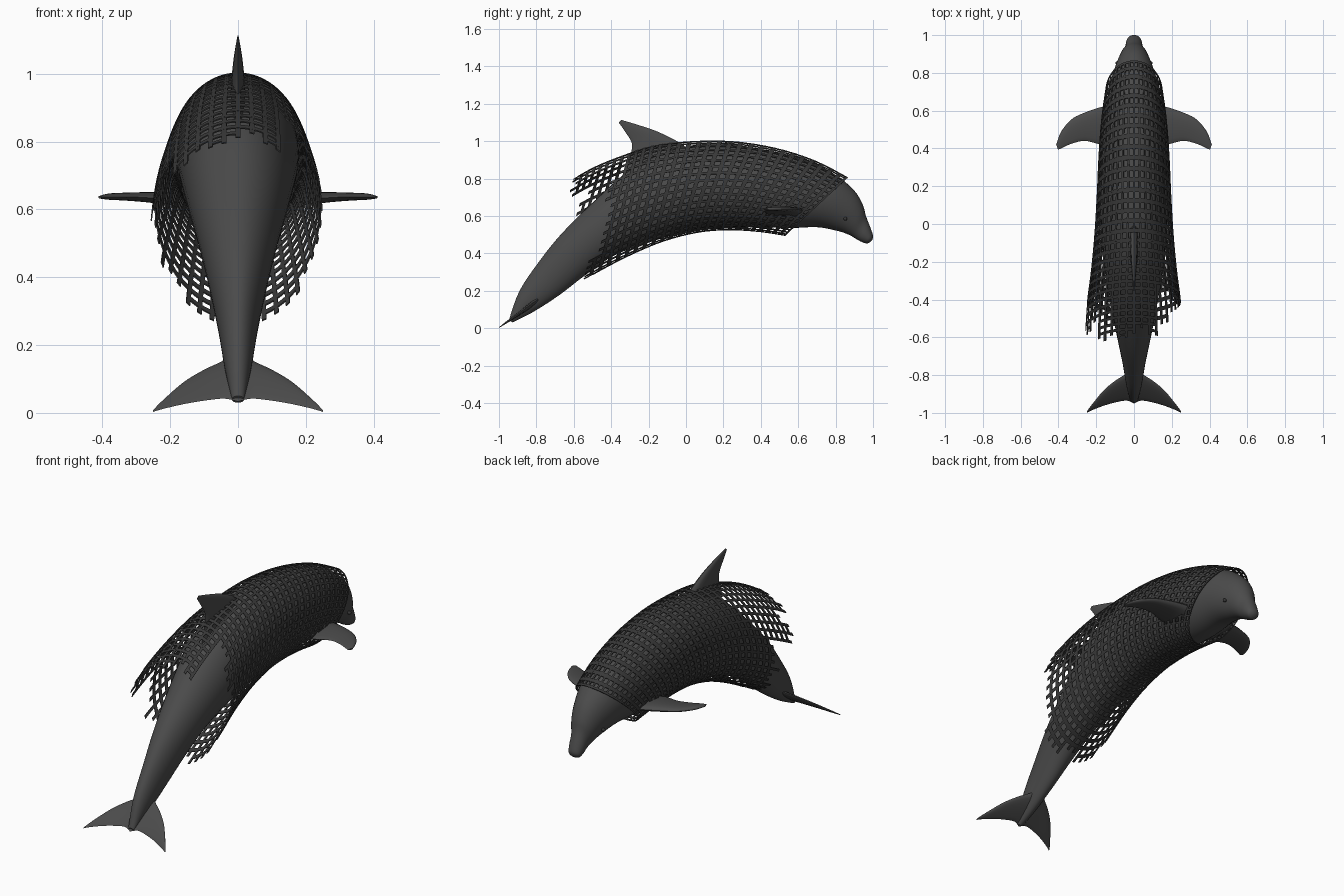
import bpy, bmesh, math, random
from mathutils import Vector

if "Cube" in bpy.data.objects:
    bpy.data.objects.remove(bpy.data.objects["Cube"])

random.seed(4)


def material(name, v):
    m = bpy.data.materials.new(name)
    m.diffuse_color = (v, v, v, 1)
    m.use_nodes = True
    m.node_tree.nodes["Principled BSDF"].inputs["Base Color"].default_value = m.diffuse_color
    return m


SKIN = material("dark_skin", 0.07)
CORD = material("net_cord", 0.04)


def make(name, verts, faces, mat, smooth=True):
    me = bpy.data.meshes.new(name)
    me.from_pydata([tuple(v) for v in verts], [], faces)
    bm = bmesh.new()
    bm.from_mesh(me)
    bmesh.ops.recalc_face_normals(bm, faces=bm.faces)
    bm.to_mesh(me)
    bm.free()
    ob = bpy.data.objects.new(name, me)
    bpy.context.collection.objects.link(ob)
    me.materials.append(mat)
    if smooth:
        bpy.ops.object.select_all(action='DESELECT')
        ob.select_set(True)
        bpy.context.view_layer.objects.active = ob
        bpy.ops.object.shade_smooth_by_angle(angle=math.radians(50))
    return ob


def spline(rows, t):
    # Catmull-Rom through rows of numbers
    n = len(rows) - 1
    i = max(0, min(int(t), n - 1))
    u = t - i
    p = [rows[max(0, min(n, i + k))] for k in (-1, 0, 1, 2)]
    return [0.5 * (2 * b + (c - a) * u + (2 * a - 5 * b + 4 * c - d) * u * u
                   + (3 * b - a - 3 * c + d) * u ** 3) for a, b, c, d in zip(*p)]


def ring_point(rows, t, a):
    # ellipse between a top point and a bottom point; a = 0 is the top
    ty, tz, by, bz, w = spline(rows, t)
    c = math.cos(a)
    return Vector((w * math.sin(a), (ty + by) / 2 + c * (ty - by) / 2,
                   (tz + bz) / 2 + c * (tz - bz) / 2))


def loft(name, rings, mat):
    n = len(rings[0])
    verts = [v for r in rings for v in r]
    faces = [(i * n + j, i * n + (j + 1) % n, (i + 1) * n + (j + 1) % n, (i + 1) * n + j)
             for i in range(len(rings) - 1) for j in range(n)]
    faces += [tuple(range(n)), tuple(range(len(verts) - n, len(verts)))]
    return make(name, verts, faces, mat)


# body: top y, top z, bottom y, bottom z, half width
BODY = [(-.945, .05, -.93, .03, .018), (-.89, .20, -.82, .085, .04), (-.79, .35, -.68, .175, .06),
        (-.67, .50, -.53, .29, .088), (-.50, .67, -.38, .39, .12), (-.28, .86, -.18, .465, .155),
        (-.03, .965, .02, .515, .175), (.20, .985, .18, .535, .18), (.45, .95, .38, .54, .17),
        (.65, .895, .55, .535, .155), (.80, .82, .70, .54, .125), (.90, .735, .81, .52, .09),
        (.945, .66, .87, .50, .066), (.962, .60, .905, .48, .048), (.985, .54, .935, .463, .042),
        (1.0, .495, .965, .453, .032), (.996, .472, .985, .46, .01)]
SEG = 40
loft("body", [[ring_point(BODY, i / 4, 2 * math.pi * j / SEG) for j in range(SEG)]
              for i in range(4 * (len(BODY) - 1) + 1)], SKIN)


def fin(name, rows, normal, side=1):
    # rows: leading xyz, trailing xyz, half thickness
    normal = Vector(normal).normalized()
    rings = []
    for i in range(5 * (len(rows) - 1) + 1):
        r = spline(rows, i / 5)
        lead, trail = Vector(r[:3]), Vector(r[3:6])
        ring = []
        for j in range(16):
            a = 2 * math.pi * j / 16
            u = (1 - math.cos(a)) / 2
            p = lead.lerp(trail, u) + normal * (r[6] * math.sin(a) * (1.2 - .7 * u))
            ring.append((p.x * side, p.y, p.z))
        rings.append(ring)
    return loft(name, rings, SKIN)


# dorsal fin
fin("dorsal_fin", [(0, .02, .95, 0, -.32, .83, .026), (0, -.04, .995, 0, -.295, .93, .022),
                   (0, -.15, 1.05, 0, -.29, .99, .016), (0, -.26, 1.088, 0, -.325, 1.05, .009),
                   (0, -.345, 1.113, 0, -.36, 1.10, .002)], (1, 0, 0))

# paired flippers and tail flukes
FLIPPER = [(.10, .63, .62, .10, .42, .61, .028), (.17, .62, .63, .17, .42, .625, .022),
           (.26, .59, .636, .26, .44, .634, .017), (.33, .555, .638, .33, .425, .637, .013),
           (.385, .49, .638, .375, .405, .637, .010), (.412, .42, .636, .402, .393, .636, .004)]


def fluke(x, lead, trail, h):
    return (x, lead, (lead + 1) * .73 + .003, x, trail, (trail + 1) * .6 + .003, h)


FLUKE = [fluke(0, -.74, -.95, .016), fluke(.04, -.79, -.935, .013), fluke(.10, -.83, -.945, .010),
         fluke(.16, -.88, -.962, .008), fluke(.22, -.952, -.985, .005), fluke(.25, -.993, -1.0, .002)]
for side, tag in ((1, "right"), (-1, "left")):
    fin("flipper_" + tag, FLIPPER, (0, 0, 1), side)
    fin("tail_fluke_" + tag, FLUKE, (0, -.6, .8), side)
    bpy.ops.mesh.primitive_uv_sphere_add(segments=16, ring_count=8, radius=.01,
                                         location=(side * .089, .852, .585))
    eye = bpy.context.object
    eye.name = "eye_" + tag
    eye.data.materials.append(CORD)
    bpy.ops.object.shade_smooth_by_angle()

# draped net: same layout as the body, flaring open and ragged at the rear
NET = [(.865, .805, .53, .495, .15), (.69, .895, .40, .515, .172), (.48, .962, .24, .525, .186),
       (.25, .998, .07, .513, .195), (.03, .998, -.12, .465, .207), (-.17, .975, -.31, .385, .225),
       (-.33, .925, -.50, .285, .247), (-.48, .865, -.68, .18, .258), (-.60, .80, -.80, .10, .262)]
CORDS, PER = 40, 4
STEP = 2 * math.pi / CORDS
ragged = []
for j in range(CORDS):
    a = math.remainder(j * STEP, 2 * math.pi)
    end = 6 + random.uniform(-.25, .15)
    if -1.5 < a < .5:
        end += 1.7 if abs(a) < .9 else 1.0
    ragged.append(end)

verts, faces = [], []


def strip(pts):
    # ribbon from pairs of points
    k = len(verts)
    for p in pts:
        verts.extend(p)
    faces.extend((k + 2 * i, k + 2 * i + 1, k + 2 * i + 3, k + 2 * i + 2)
                 for i in range(len(pts) - 1))


# hoops around the body
for i in range(8 * PER):
    t = i / PER
    for j in range(CORDS):
        if t < min(ragged[j], ragged[(j + 1) % CORDS]):
            strip([(ring_point(NET, t, (j + u) * STEP), ring_point(NET, t + .11, (j + u) * STEP))
                   for u in (0, .5, 1)])
# lengthwise cords
for j in range(CORDS):
    n = int(ragged[j] * PER) + 1
    strip([(ring_point(NET, i / PER, j * STEP - .028), ring_point(NET, i / PER, j * STEP + .028))
           for i in range(n + 1)])
net = make("net", verts, faces, CORD, smooth=False)
mod = net.modifiers.new("thickness", 'SOLIDIFY')
mod.thickness = .004
mod.offset = 0
